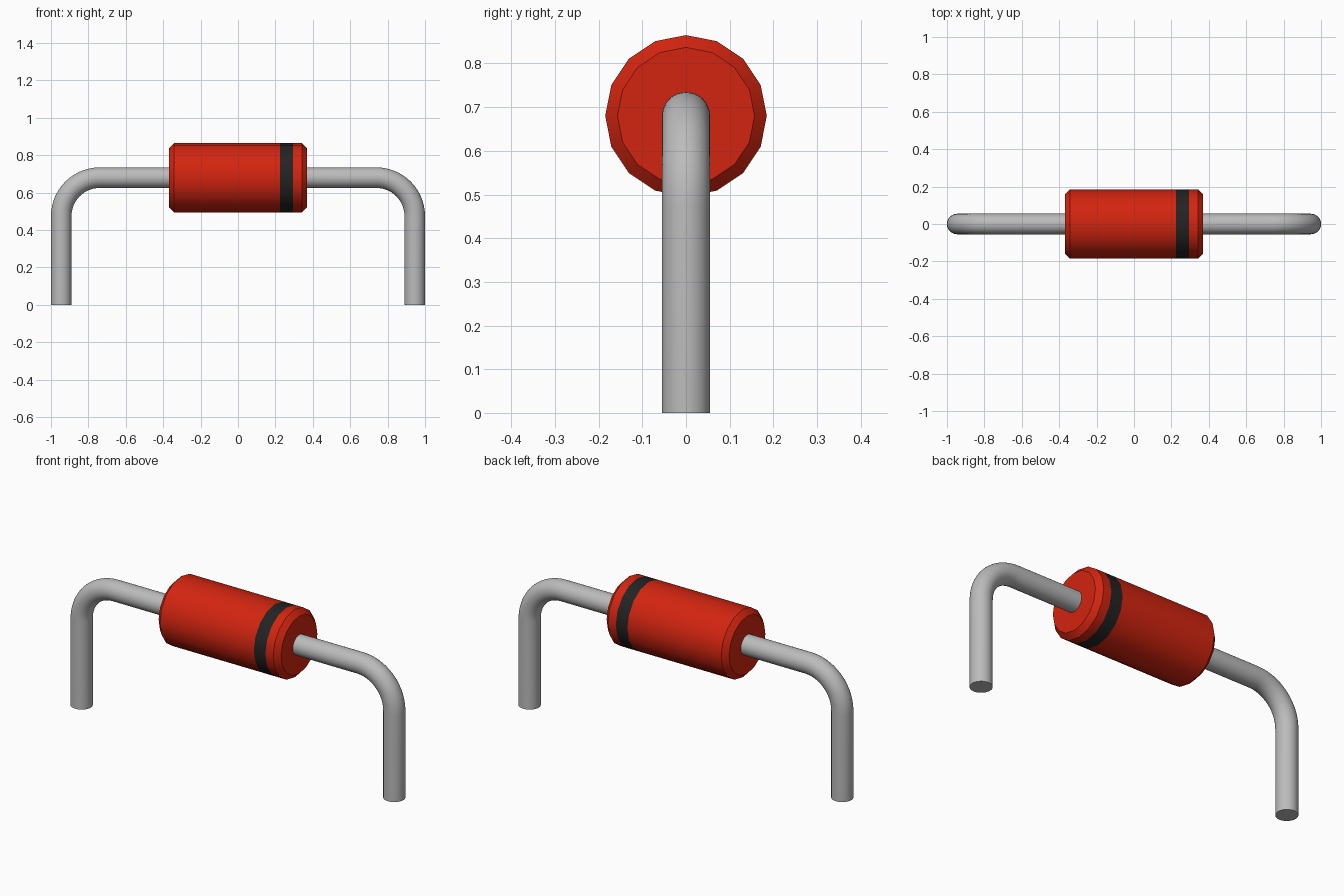
import bpy
import bmesh
import math
from mathutils import Vector

old = bpy.data.objects.get("Cube")
if old:
    bpy.data.objects.remove(old, do_unlink=True)

AXIS_Z = 0.68      # height of the body axis
WIRE_R = 0.055     # lead radius
LEG_X = 0.945      # centre of the vertical legs
BEND_R = 0.205     # bend radius of the lead centreline


def make_material(name, rgb, roughness=0.5):
    mat = bpy.data.materials.new(name)
    mat.use_nodes = True
    mat.diffuse_color = (*rgb, 1)
    bsdf = mat.node_tree.nodes["Principled BSDF"]
    bsdf.inputs["Base Color"].default_value = (*rgb, 1)
    bsdf.inputs["Roughness"].default_value = roughness
    return mat


red = make_material("body red", (0.65, 0.018, 0.005))
black = make_material("band black", (0.017, 0.017, 0.017))
grey = make_material("lead grey", (0.50, 0.50, 0.50))


def sweep(name, stations, sides, materials):
    """Closed tube in the xz plane from (centre, direction, radius) stations."""
    bm = bmesh.new()
    rings = []
    for centre, direction, radius in stations:
        across = Vector((0, 1, 0))
        up = direction.cross(across)
        rings.append([
            bm.verts.new(centre + radius * (math.cos(a) * up + math.sin(a) * across))
            for a in (2 * math.pi * i / sides for i in range(sides))])
    for a, b in zip(rings, rings[1:]):
        for i in range(sides):
            j = (i + 1) % sides
            bm.faces.new((a[i], a[j], b[j], b[i]))
    bm.faces.new(rings[0])
    bm.faces.new(rings[-1])
    bmesh.ops.recalc_face_normals(bm, faces=bm.faces[:])
    mesh = bpy.data.meshes.new(name)
    bm.to_mesh(mesh)
    bm.free()
    for mat in materials:
        mesh.materials.append(mat)
    obj = bpy.data.objects.new(name, mesh)
    bpy.context.collection.objects.link(obj)
    bpy.ops.object.select_all(action='DESELECT')
    obj.select_set(True)
    bpy.context.view_layer.objects.active = obj
    bpy.ops.object.shade_smooth_by_angle(angle=math.radians(30))
    return obj


# Chamfered body with the polarity band cut into its side
profile = [(-0.37, 0.157), (-0.342, 0.185), (0.225, 0.185),
           (0.295, 0.185), (0.342, 0.185), (0.37, 0.157)]
body = sweep("body", [(Vector((x, 0, AXIS_Z)), Vector((1, 0, 0)), r)
                      for x, r in profile], 16, [red, black])
for face in body.data.polygons:
    if 0.23 < face.center.x < 0.29:
        face.material_index = 1

# Bent wire leads, one for each end
for name, side in (("left_lead", 1), ("right_lead", -1)):
    path = [(Vector((side * 0.33, 0, AXIS_Z)), Vector((side, 0, 0)), WIRE_R)]
    steps = 14
    for i in range(steps + 1):
        t = math.pi / 2 * i / steps
        centre = Vector((side * (LEG_X - BEND_R + BEND_R * math.sin(t)), 0,
                         AXIS_Z - BEND_R + BEND_R * math.cos(t)))
        path.append((centre, Vector((side * math.cos(t), 0, -math.sin(t))), WIRE_R))
    path.append((Vector((side * LEG_X, 0, 0)), Vector((0, 0, -1)), WIRE_R))
    sweep(name, path, 32, [grey])
